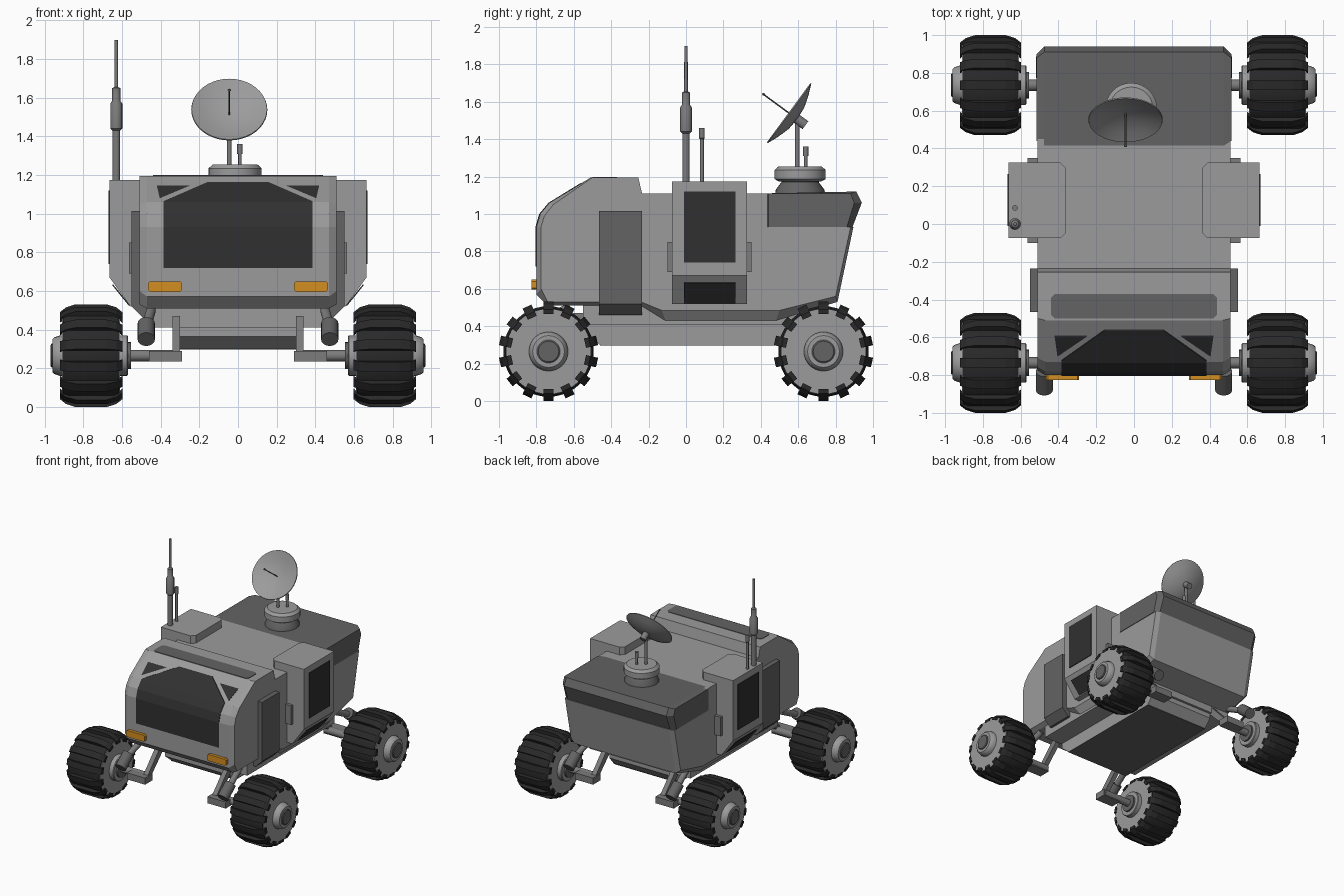
import bpy, bmesh, math
from mathutils import Vector, Matrix

if "Cube" in bpy.data.objects:
    bpy.data.objects.remove(bpy.data.objects["Cube"])


def material(name, r, g=None, b=None):
    m = bpy.data.materials.new(name)
    m.diffuse_color = (r, r if g is None else g, r if b is None else b, 1)
    m.use_nodes = True
    m.node_tree.nodes["Principled BSDF"].inputs["Base Color"].default_value = m.diffuse_color
    return m


BODY = material("light grey paint", 0.33)
DARK = material("dark grey panel", 0.125)
METAL = material("mid grey metal", 0.2)
GLASS = material("black glass", 0.03)
RUBBER = material("black rubber", 0.022)
ORANGE = material("orange lamp", 0.65, 0.27, 0.015)


def finish(name, bm, mat, mirror="", smooth=False):
    bmesh.ops.recalc_face_normals(bm, faces=bm.faces)
    me = bpy.data.meshes.new(name)
    bm.to_mesh(me)
    bm.free()
    me.materials.append(mat)
    ob = bpy.data.objects.new(name, me)
    bpy.context.collection.objects.link(ob)
    if smooth:
        bpy.ops.object.select_all(action='DESELECT')
        ob.select_set(True)
        bpy.context.view_layer.objects.active = ob
        bpy.ops.object.shade_smooth_by_angle(angle=math.radians(35))
    if mirror:
        mod = ob.modifiers.new("Mirror", 'MIRROR')
        mod.use_axis = ("x" in mirror, "y" in mirror, False)
        mod.use_mirror_merge = False
    return ob


def add_loft(bm, rings):
    """Skin equal-length rings of points and cap both ends."""
    vs = [[bm.verts.new(p) for p in ring] for ring in rings]
    n = len(vs[0])
    for a, b in zip(vs, vs[1:]):
        for i in range(n):
            bm.faces.new((a[i], a[(i + 1) % n], b[(i + 1) % n], b[i]))
    bm.faces.new(vs[0])
    bm.faces.new(vs[-1])


def loft(name, rings, mat, mirror="", smooth=False):
    bm = bmesh.new()
    add_loft(bm, rings)
    return finish(name, bm, mat, mirror, smooth)


def box(name, x, y, z, mat, mirror=""):
    ring = [(x[0], y[0]), (x[1], y[0]), (x[1], y[1]), (x[0], y[1])]
    return loft(name, [[(a, b, h) for a, b in ring] for h in z], mat, mirror)


def lathe(name, origin, axis, profile, mat, mirror="", n=24):
    """Profile is (distance along axis, radius)."""
    q = Vector((0, 0, 1)).rotation_difference(Vector(axis))
    angles = [2 * math.pi * i / n for i in range(n)]
    rings = [[Vector(origin) + q @ Vector((r * math.cos(a), r * math.sin(a), t))
              for a in angles] for t, r in profile]
    return loft(name, rings, mat, mirror, True)


def tube(name, p, q, r, mat, mirror="", n=16):
    d = Vector(q) - Vector(p)
    return lathe(name, p, d.normalized(), [(0, r), (d.length, r)], mat, mirror, n)


def side(profile, x):
    return [(x, y, z) for y, z in profile]


# Main hull: side profile with chamfered lower and front edges
inner = [(-.80, .57), (-.80, .93), (-.78, 1.0), (-.73, 1.06), (-.51, 1.195), (-.255, 1.195),
         (-.235, 1.11), (.45, 1.11), (.45, .93), (.895, .93), (.81, .53), (.48, .43),
         (-.11, .43), (-.24, .51), (-.74, .51)]
outer = [(-.775, .60), (-.775, .93), (-.757, .99), (-.71, 1.05), (-.50, 1.195), (-.255, 1.195),
         (-.235, 1.11), (.45, 1.11), (.45, .93), (.88, .93), (.80, .56), (.50, .485),
         (-.13, .485), (-.24, .53), (-.74, .53)]
loft("hull", [side(outer, -.51), side(inner, -.47), side(inner, .47), side(outer, .51)], BODY)

# Rear deck cover
cap_in = [(.415, 1.11), (.415, .93), (.89, .93), (.94, 1.06), (.91, 1.12)]
cap_out = [(.44, 1.11), (.44, .93), (.86, .93), (.90, 1.06), (.88, 1.11)]
loft("rear_deck", [side(cap_out, -.515), side(cap_in, -.475),
                   side(cap_in, .475), side(cap_out, .515)], DARK)

# Chassis below the hull
box("floor_rail", (-.47, .47), (-.55, .61), (.41, .51), BODY)
belly = [(-.54, .43), (-.54, .365), (-.46, .30), (.53, .30), (.59, .37), (.59, .43)]
loft("belly", [side(belly, -.30), side(belly, .30)], BODY)
box("belly_plate", (-.30, .30), (-.46, .53), (.296, .302), DARK)

# Dark side panels with tucked-in lower end
panel = [(.46, 1.015), (.55, 1.015), (.55, .52), (.49, .46), (.46, .46)]
loft("side_panel", [[(x, y, z) for x, z in panel] for y in (-.465, -.235)], DARK, "x")

# Door pods on both sides
pod = [(.36, 1.175), (.665, 1.175), (.665, .67), (.557, .52), (.36, .52)]
pod_end = [(.39, 1.175), (.665, 1.175), (.665, .67), (.557, .52), (.39, .52)]
loft("door_pod", [[(x, y, z) for x, z in p] for p, y in
                  ((pod_end, -.075), (pod, -.045), (pod, .295), (pod_end, .325))], BODY, "x")
box("door_hinge", (.50, .565), (-.10, .35), (.69, .85), METAL, "x")
box("door_window", (.66, .671), (-.01, .265), (.74, 1.12), GLASS, "x")
low = [(.647, .635), (.652, .631), (.564, .522), (.559, .526)]
loft("lower_door_window", [[(x, y, z) for x, z in low] for y in (-.01, .265)], GLASS, "x")


# Windscreen plates draped over the front of the hull
def front_y(z):
    for (y0, z0), (y1, z1) in zip(inner[:4], inner[1:5]):
        if z <= z1:
            return y0 + (y1 - y0) * (z - z0) / (z1 - z0)
    return inner[4][0]


def front_plate(name, outline, mat, mirror=""):
    bm = bmesh.new()
    bm.faces.new([bm.verts.new((x, 0, z)) for x, z in outline])
    for y, z in inner[1:4]:
        bmesh.ops.bisect_plane(bm, geom=bm.verts[:] + bm.edges[:] + bm.faces[:],
                               plane_co=(0, 0, z), plane_no=(0, 0, 1))
    for v in bm.verts:
        v.co.y = front_y(v.co.z) - .005
    back = bmesh.ops.extrude_face_region(bm, geom=bm.faces[:])
    for v in back["geom"]:
        if isinstance(v, bmesh.types.BMVert):
            v.co.y += .008
    return finish(name, bm, mat, mirror)


front_plate("windscreen", [(-.385, .72), (.385, .72), (.385, 1.065), (.155, 1.165),
                           (-.155, 1.165), (-.385, 1.065)], GLASS)
front_plate("corner_window", [(.405, 1.08), (.42, 1.145), (.25, 1.145)], GLASS, "x")

# Roof strip
strip = [(-.44, -.48), (-.42, -.50), (.42, -.50), (.44, -.48),
         (.44, -.39), (.42, -.37), (-.42, -.37), (-.44, -.39)]
loft("roof_strip", [[(x, y, z) for x, y in strip] for z in (1.19, 1.199)], DARK)

# Front lamps
lamp = [(.29, .605), (.30, .595), (.455, .595), (.465, .605),
        (.465, .64), (.455, .65), (.30, .65), (.29, .64)]
loft("lamp", [[(x, y, z) for x, z in lamp] for y in (-.79, -.825)], ORANGE, "x")

# Wheels: one built, mirrored to four corners
WC = (.76, -.735, .265)
X = (1, 0, 0)
lathe("tyre", WC, X, [(-.145, .20), (-.145, .232), (-.12, .242), (.12, .242),
                      (.145, .232), (.145, .20)], RUBBER, "xy", 42)
lathe("wheel_disc", WC, X, [(-.15, .226), (.15, .226)], BODY, "xy", 42)
lug = [(.162, .20), (.162, .225), (.13, .25), (.08, .266)]
lug = lug + [(-x, r) for x, r in reversed(lug)]
bm = bmesh.new()
for i in range(14):
    rot = Matrix.Rotation(2 * math.pi * i / 14, 3, 'X')
    # keep lug ends clear of the disc: the lower edge follows the tyre shoulder
    path = lug + [(-.14, .222), (.14, .222)]
    add_loft(bm, [[Vector(WC) + rot @ Vector((x, t, r)) for x, r in path]
                  for t in (-.026, .026)])
finish("tyre_lugs", bm, RUBBER, "xy")
lathe("wheel_hub", WC, X, [(-.19, .10), (-.185, .105), (.16, .105), (.19, .095), (.20, .085)],
      BODY, "xy", 28)
lathe("hub_centre", WC, X, [(-.205, .07), (.205, .062), (.21, .055)], DARK, "xy", 24)

# Suspension: axle, raked upright and damper at each corner
tube("axle", (.58, -.735, .265), (.30, -.735, .265), .03, METAL, "xy")
box("axle_foot", (.29, .46), (-.82, -.72), (.235, .29), METAL, "xy")
arm = [(-.82, .235), (-.76, .235), (-.52, .47), (-.60, .47)]
loft("upright", [side(arm, .30), side(arm, .34)], METAL, "xy")
tube("damper", (.475, -.88, .35), (.475, -.78, .43), .045, DARK, "xy")
tube("damper_rod", (.475, -.80, .41), (.45, -.62, .50), .025, METAL, "xy")

# Rear turret carrying the dish
Z = (0, 0, 1)
lathe("turret", (-.015, .61, 1.10), Z,
      [(0, .135), (.03, .13), (.07, .10), (.08, .10)], DARK, n=32)
lathe("turret_cap", (-.015, .61, 1.175), Z,
      [(0, .115), (.012, .137), (.06, .137), (.08, .115)], BODY, n=32)
tube("dish_mast", (-.045, .595, 1.25), (-.045, .595, 1.50), .012, METAL)
lathe("turret_sensor", (.01, .64, 1.25), Z, [(0, .009), (.06, .009), (.06, .014), (.11, .014)],
      METAL, n=12)
N = Vector((0, -.806, .592))
DC = Vector((-.045, .55, 1.54))
lathe("dish", DC, N, [(-.045, .004), (-.04, .07), (-.02, .14), (.002, .195), (-.004, .197),
                      (-.028, .14), (-.05, .07), (-.055, .004)], BODY, n=40)
tube("dish_hub", DC - N * .048, DC - N * .11, .026, METAL)
tube("dish_feed", DC - N * .045, DC + N * .17, .004, DARK, n=8)
lathe("feed_tip", DC + N * .16, N, [(0, .003), (.008, .009), (.016, .003)], DARK, n=10)

# Whip antennas on the left pod
lathe("whip_antenna", (-.63, 0, 1.17), Z,
      [(0, .02), (.26, .02), (.27, .031), (.40, .031), (.415, .021), (.48, .021),
       (.485, .01), (.728, .009)], METAL, n=16)
lathe("short_antenna", (-.63, .085, 1.17), Z,
      [(0, .011), (.23, .011), (.235, .015), (.29, .015)], METAL, n=12)
